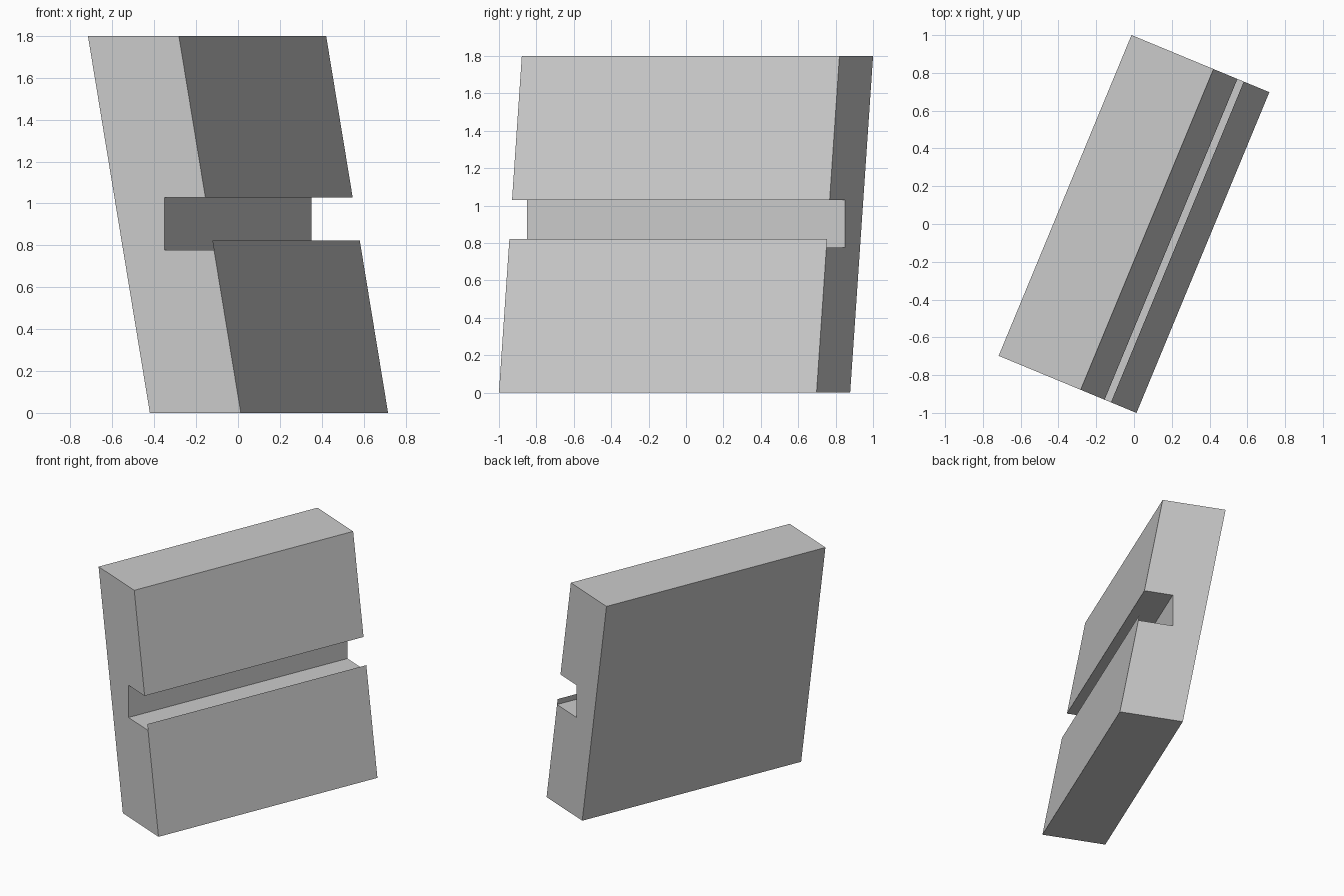
import bpy
import bmesh
import math
from mathutils import Matrix, Vector

cube = bpy.data.objects.get("Cube")
if cube:
    bpy.data.objects.remove(cube, do_unlink=True)

HEIGHT = 1.8
HALF_LENGTH = 0.919
FOOT_FRONT, THICKNESS, LEAN = 0.395, 0.47, 0.32
SLOT_FLOOR, SLOT_ROOF, LIP_TOP = 0.777, 1.029, 0.823
TURN = Matrix.Rotation(math.radians(-22.5), 4, "Z")

grey = bpy.data.materials.new("plain_grey")
grey.use_nodes = True
grey.diffuse_color = (0.6, 0.6, 0.6, 1)
grey.node_tree.nodes["Principled BSDF"].inputs["Base Color"].default_value = (0.6, 0.6, 0.6, 1)


def front(z):
    """Point on the leaning grooved side at height z."""
    return (FOOT_FRONT - LEAN * z / HEIGHT, z)


def back(z):
    """Point on the leaning plain side at height z."""
    return (front(z)[0] - THICKNESS, z)


def extrude_profile(name, points, closed):
    """Sweep an (across, height) profile along the length of the slab."""
    bm = bmesh.new()
    verts = [bm.verts.new((x, -HALF_LENGTH, z)) for x, z in points]
    along = Vector((0, 2 * HALF_LENGTH, 0))
    if closed:
        cap = bm.faces.new(verts)
        swept = bmesh.ops.extrude_face_region(bm, geom=[cap], use_keep_orig=True)
    else:
        edges = [bm.edges.new(pair) for pair in zip(verts, verts[1:])]
        swept = bmesh.ops.extrude_edge_only(bm, edges=edges)
    moved = [g for g in swept["geom"] if isinstance(g, bmesh.types.BMVert)]
    bmesh.ops.translate(bm, verts=moved, vec=along)
    if closed:
        bmesh.ops.recalc_face_normals(bm, faces=bm.faces)
    else:
        # Open sheet faces outward from the grooved side
        bm.normal_update()
        bmesh.ops.reverse_faces(bm, faces=[f for f in bm.faces if f.normal.x < 0])
    bm.transform(TURN)
    mesh = bpy.data.meshes.new(name)
    bm.to_mesh(mesh)
    bm.free()
    mesh.materials.append(grey)
    obj = bpy.data.objects.new(name, mesh)
    bpy.context.collection.objects.link(obj)
    return obj


# Leaning slab with an upright-backed groove along one side
extrude_profile("grooved_slab", [
    back(0), front(0), front(SLOT_FLOOR), (0, SLOT_FLOOR),
    (0, SLOT_ROOF), front(SLOT_ROOF), front(HEIGHT), back(HEIGHT),
], True)

# Thin lip standing above the groove floor
extrude_profile("groove_lip", [front(SLOT_FLOOR), front(LIP_TOP)], False)
